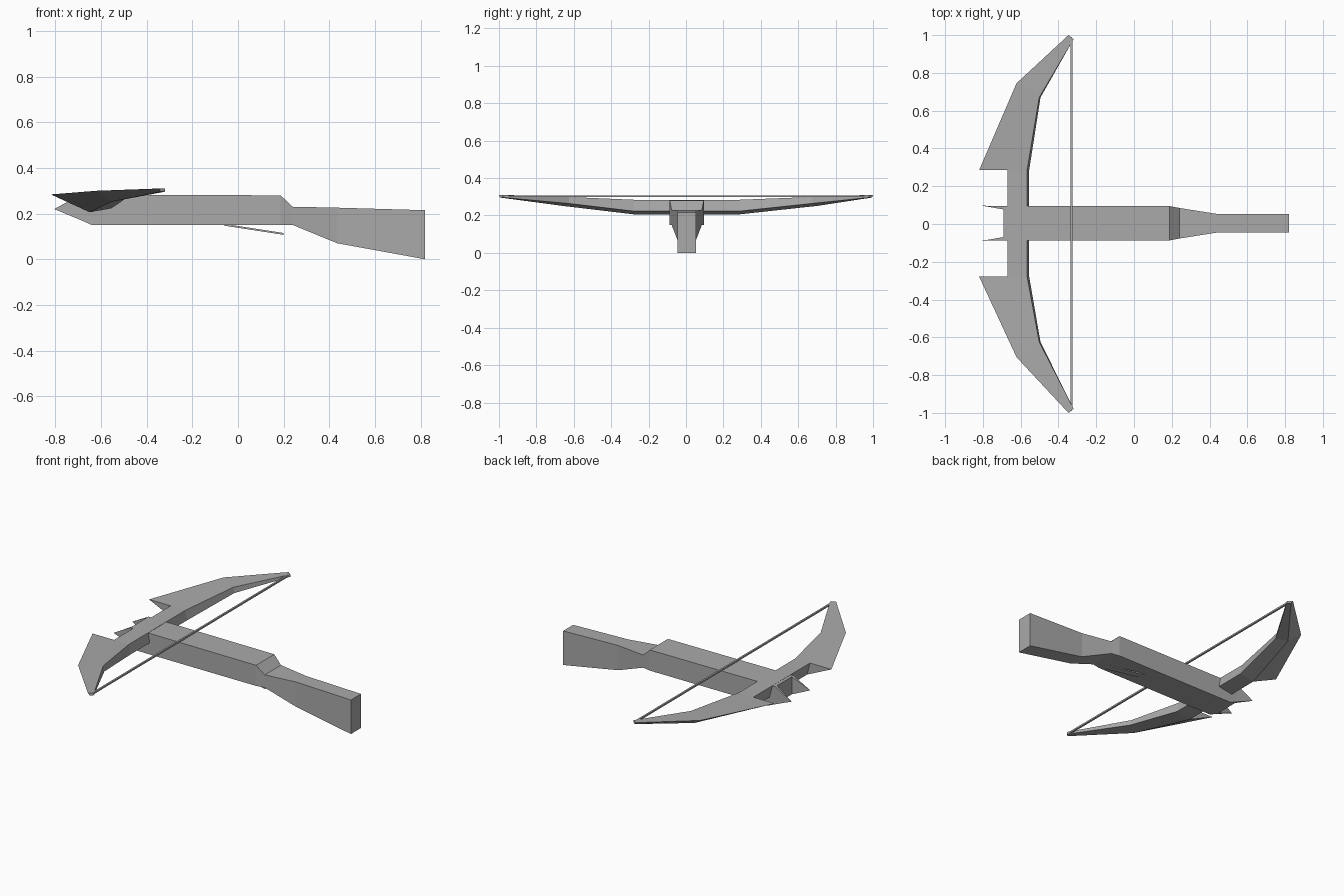
import bpy
import bmesh
from mathutils import Vector

if "Cube" in bpy.data.objects:
    bpy.data.objects.remove(bpy.data.objects["Cube"], do_unlink=True)

grey = bpy.data.materials.new("plain grey")
grey.use_nodes = True
grey.diffuse_color = (0.4, 0.4, 0.4, 1)
grey.node_tree.nodes["Principled BSDF"].inputs["Base Color"].default_value = grey.diffuse_color

MID = 0.004  # sideways centre of the stock


def finish(bm, name):
    bmesh.ops.recalc_face_normals(bm, faces=bm.faces)
    mesh = bpy.data.meshes.new(name)
    bm.to_mesh(mesh)
    bm.free()
    mesh.materials.append(grey)
    obj = bpy.data.objects.new(name, mesh)
    bpy.context.collection.objects.link(obj)
    return obj


def loft(name, sections):
    """Skin a list of equal-length cross-sections and cap both ends."""
    bm = bmesh.new()
    rings = [[bm.verts.new(p) for p in s] for s in sections]
    n = len(rings[0])
    for a, b in zip(rings, rings[1:]):
        for i in range(n):
            j = (i + 1) % n
            bm.faces.new((a[i], a[j], b[j], b[i]))
    bm.faces.new(rings[0])
    bm.faces.new(rings[-1])
    return finish(bm, name)


def box_section(x, half, low, high):
    return [(x, MID - half, low), (x, MID + half, low),
            (x, MID + half, high), (x, MID - half, high)]


# Stock: fore-end, step down behind the lock, narrow flared butt
loft("stock", [box_section(*s) for s in (
    (-0.69, 0.091, 0.172, 0.283), (-0.64, 0.091, 0.15, 0.283),
    (0.187, 0.091, 0.15, 0.28), (0.24, 0.081, 0.15, 0.23),
    (0.435, 0.05, 0.07, 0.226), (0.82, 0.05, 0.0, 0.215))])

# Two pointed prongs at the nose
for side, label in ((1, "left"), (-1, "right")):
    bm = bmesh.new()
    outer, inner = MID + side * 0.091, MID + side * 0.073
    base = [bm.verts.new(p) for p in (
        (-0.69, outer, 0.172), (-0.69, inner, 0.172),
        (-0.69, inner, 0.283), (-0.69, outer, 0.283))]
    tip = bm.verts.new((-0.805, MID + side * 0.093, 0.22))
    bm.faces.new(base)
    for i in range(4):
        bm.faces.new((base[i], base[(i + 1) % 4], tip))
    finish(bm, label + "_prong")


# Bow: each section runs front edge, keel, rear lower edge, rear upper edge
def root_section(y, front):
    return [(front, y, 0.284), (-0.65, y, 0.206),
            (-0.555, y, 0.223), (-0.566, y, 0.284)]


LEFT_ROOT, RIGHT_ROOT = 0.285, -0.278
loft("bow_bridge", [root_section(RIGHT_ROOT, -0.67), root_section(LEFT_ROOT, -0.67)])

for label, root, bend, elbow, end in (
        ("left", LEFT_ROOT, 0.745, 0.67, 1.0),
        ("right", RIGHT_ROOT, -0.705, -0.625, -1.0)):
    side = 1 if end > 0 else -1
    middle = [(-0.622, bend, 0.3), (-0.555, (bend + elbow) / 2, 0.252),
              (-0.495, elbow, 0.264), (-0.502, elbow, 0.299)]
    nock = [(-0.347, end, 0.31), (-0.338, end - side * 0.006, 0.296),
            (-0.32, end - side * 0.022, 0.296), (-0.32, end - side * 0.022, 0.31)]
    loft(label + "_bow_limb", [root_section(root, -0.82), middle, nock])

# Bowstring stretched between the limb tips
loft("bowstring", [[(x, y, z) for x, z in (
    (-0.337, 0.298), (-0.326, 0.298), (-0.326, 0.308), (-0.337, 0.308))]
    for y in (-0.965, 0.97)])

# Thin trigger lever hanging under the stock
loft("trigger_lever", [box_section(-0.06, 0.02, 0.147, 0.155),
                       box_section(0.2, 0.02, 0.107, 0.115)])
